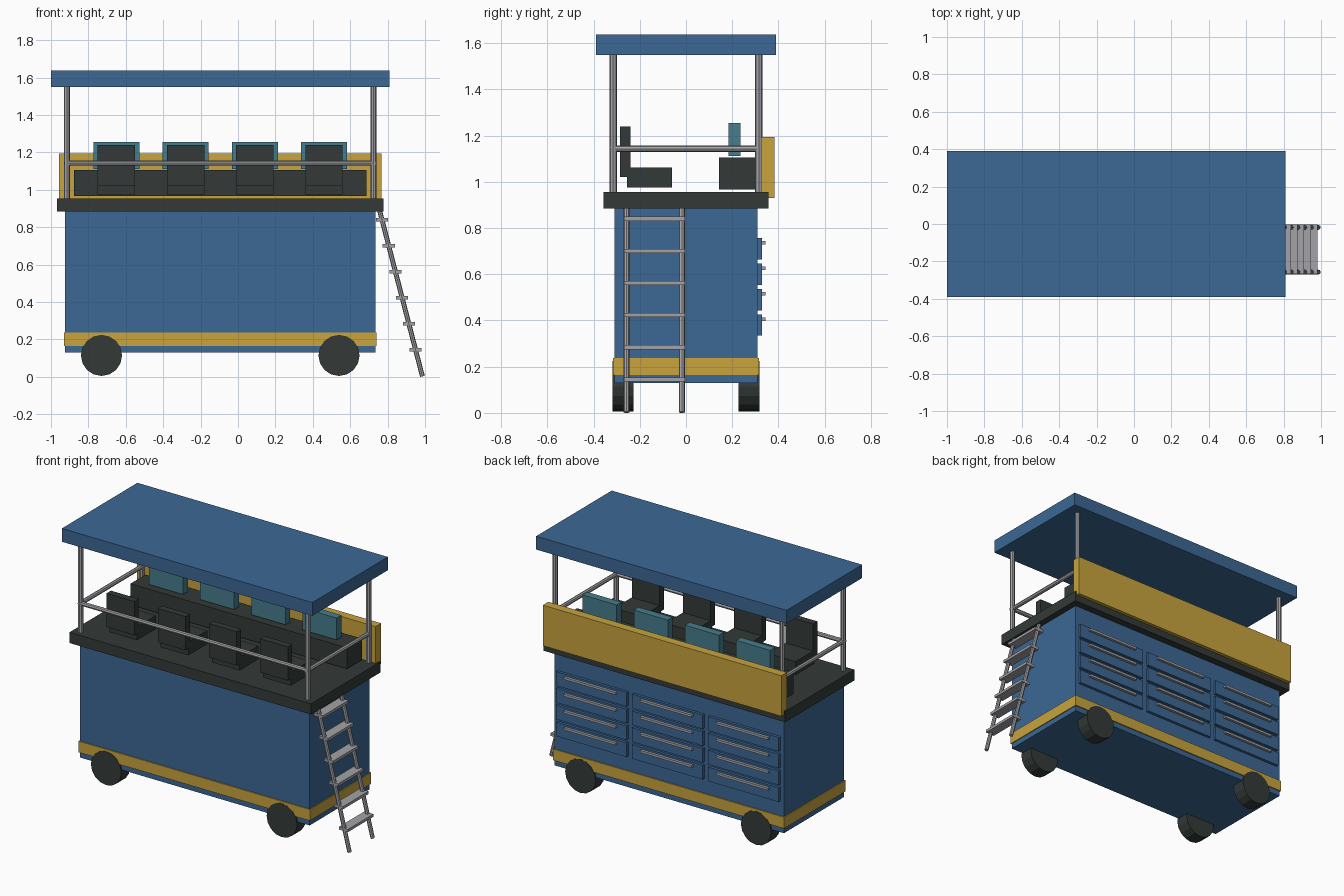
import bpy
from mathutils import Vector

if "Cube" in bpy.data.objects:
    bpy.data.objects.remove(bpy.data.objects["Cube"], do_unlink=True)


def material(name, r, g, b):
    m = bpy.data.materials.new(name)
    m.use_nodes = True
    m.diffuse_color = (r, g, b, 1)
    m.node_tree.nodes["Principled BSDF"].inputs["Base Color"].default_value = (r, g, b, 1)
    return m


BLUE = material("blue paint", 0.045, 0.138, 0.30)
YELLOW = material("yellow paint", 0.578, 0.371, 0.048)
DARK = material("dark rubber", 0.033, 0.042, 0.040)
TEAL = material("teal screen", 0.06, 0.205, 0.262)
GREY = material("grey metal", 0.367, 0.367, 0.392)


def finish(name, mat):
    o = bpy.context.object
    o.name = name
    o.data.materials.append(mat)
    return o


def box(name, mat, x, y, z):
    """Box spanning the given (low, high) ranges."""
    lo, hi = Vector((x[0], y[0], z[0])), Vector((x[1], y[1], z[1]))
    bpy.ops.mesh.primitive_cube_add(size=1, location=(lo + hi) / 2)
    o = finish(name, mat)
    o.scale = hi - lo
    return o


def rod(name, mat, a, b, radius, sides=8):
    """Cylinder between two points."""
    a, b = Vector(a), Vector(b)
    bpy.ops.mesh.primitive_cylinder_add(vertices=sides, radius=radius,
                                        depth=(b - a).length, location=(a + b) / 2)
    o = finish(name, mat)
    o.rotation_euler = (b - a).to_track_quat("Z", "Y").to_euler()
    return o


def span(center, width):
    return center - width / 2, center + width / 2


# Cabinet body, stripe, deck and roof
MID = -0.095
box("cabinet_body", BLUE, span(MID, 1.66), (-0.31, 0.31), (0.13, 0.89))
box("base_stripe", YELLOW, span(MID, 1.672), (-0.317, 0.317), (0.165, 0.238))
box("deck", DARK, span(MID, 1.745), (-0.358, 0.358), (0.885, 0.955))
box("roof", BLUE, span(MID, 1.81), (-0.39, 0.39), (1.55, 1.637))

# Wheels
for x in (-0.73, 0.54):
    for side in (-1, 1):
        rod("wheel", DARK, (x, side * 0.228, 0.115), (x, side * 0.319, 0.115), 0.11, 16)

# Roof posts and guard rails
ENDS = (-0.915, 0.725)
for x in ENDS:
    for y in (-0.315, 0.315):
        rod("roof_post", GREY, (x, y, 0.95), (x, y, 1.555), 0.016)
    rod("side_rail", GREY, (x, -0.33, 1.143), (x, 0.325, 1.143), 0.014)
rod("front_rail", GREY, (ENDS[0], -0.317, 1.143), (ENDS[1], -0.317, 1.143), 0.014)

# Rear panel and console
box("rear_panel", YELLOW, span(MID, 1.725), (0.325, 0.382), (0.93, 1.195))
box("console", DARK, span(MID, 1.565), (0.143, 0.298), (0.967, 1.105))

# Seats with a screen opposite each one
for i in range(4):
    x = -0.65 + i * 0.37
    box("screen", TEAL, span(x, 0.246), (0.185, 0.235), (1.112, 1.255))
    box("seat", DARK, span(x, 0.2), (-0.255, -0.06), (0.975, 1.063))
    box("seat_back", DARK, span(x, 0.2), (-0.285, -0.24), (1.02, 1.24))

# Rear drawers with handles
for column in (-1, 0, 1):
    x = MID + column * 0.55
    for row in range(4):
        z = 0.38 + row * 0.11
        box("drawer", BLUE, span(x, 0.51), (0.305, 0.328), span(z, 0.092))
        box("drawer_handle", GREY, span(x, 0.375), (0.325, 0.345), span(z + 0.026, 0.015))

# Ladder
TOP, FOOT = Vector((0.757, 0, 0.89)), Vector((0.986, 0, 0.003))
for y in (-0.257, -0.018):
    offset = Vector((0, y, 0))
    rod("ladder_rail", GREY, TOP + offset, FOOT + offset, 0.013)
for i in range(6):
    z = 0.145 + i * 0.139
    x = FOOT.x + (TOP.x - FOOT.x) * (z - FOOT.z) / (TOP.z - FOOT.z)
    box("ladder_step", GREY, span(x, 0.065), (-0.268, -0.004), span(z, 0.018))
